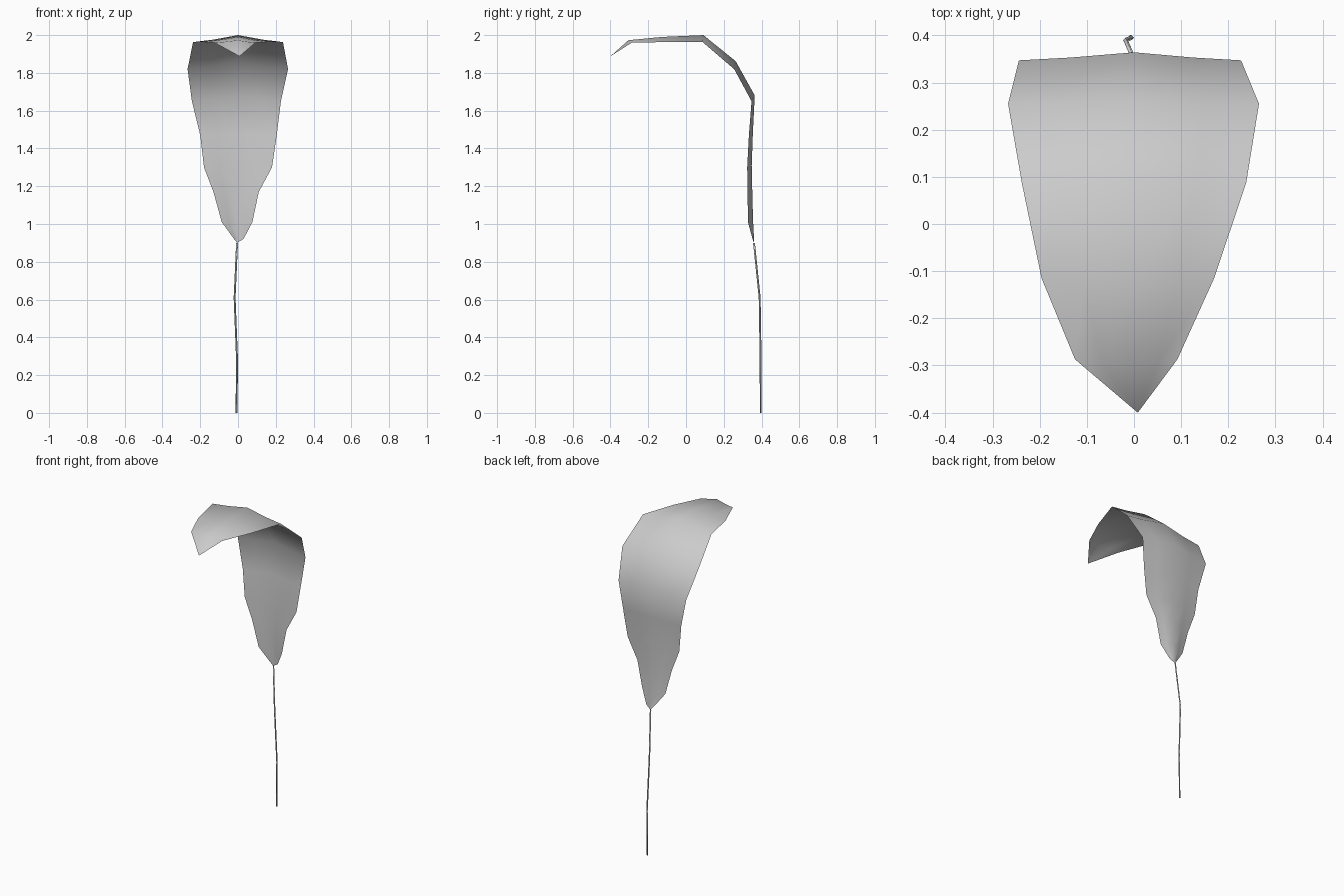
import bpy
import bmesh
from mathutils import Vector

cube = bpy.data.objects.get("Cube")
if cube:
    bpy.data.objects.remove(cube, do_unlink=True)


def make_material(name, value):
    mat = bpy.data.materials.new(name)
    mat.use_nodes = True
    colour = (value, value, value, 1)
    mat.diffuse_color = colour
    mat.node_tree.nodes["Principled BSDF"].inputs["Base Color"].default_value = colour
    return mat


def add_object(name, bm, mat):
    bmesh.ops.recalc_face_normals(bm, faces=bm.faces)
    for face in bm.faces:
        face.smooth = True
    mesh = bpy.data.meshes.new(name)
    bm.to_mesh(mesh)
    bm.free()
    mesh.materials.append(mat)
    obj = bpy.data.objects.new(name, mesh)
    bpy.context.scene.collection.objects.link(obj)
    return obj


grey = make_material("light grey", 0.6)

# Leaf cross-sections from base to tip: left margin x, right margin x,
# margin (y, z), midrib (y, z)
BASE = Vector((-0.005, 0.36, 0.9))
TIP = Vector((0.008, -0.4, 1.888))
SECTIONS = [
    (0.03, -0.022, (0.352, 0.922), (0.36, 0.925)),
    (0.076, -0.086, (0.328, 1.01), (0.355, 1.02)),
    (0.11, -0.13, (0.326, 1.17), (0.351, 1.17)),
    (0.18, -0.18, (0.324, 1.3), (0.348, 1.31)),
    (0.205, -0.2, (0.333, 1.47), (0.354, 1.48)),
    (0.227, -0.244, (0.347, 1.65), (0.364, 1.68)),
    (0.265, -0.267, (0.255, 1.82), (0.263, 1.862)),
    (0.238, -0.238, (0.088, 1.963), (0.092, 2.0)),
    (0.17, -0.196, (-0.115, 1.963), (-0.13, 1.99)),
    (0.092, -0.125, (-0.287, 1.96), (-0.305, 1.973)),
]


def section_points(left, right, margin, midrib):
    middle = Vector((0, *midrib))
    sides = [Vector((left, *margin)), Vector((right, *margin))]
    halves = []
    for side in sides:
        half = middle.lerp(side, 0.55)
        half.yz = Vector(midrib).lerp(Vector(margin), 0.65)
        halves.append(half)
    return [sides[0], halves[0], middle, halves[1], sides[1]]


# Arching leaf blade
bm = bmesh.new()
rows = [[bm.verts.new(p) for p in section_points(*s)] for s in SECTIONS]
base, tip = bm.verts.new(BASE), bm.verts.new(TIP)
for lower, upper in zip(rows, rows[1:]):
    for i in range(len(lower) - 1):
        bm.faces.new((lower[i], lower[i + 1], upper[i + 1], upper[i]))
for i in range(len(rows[0]) - 1):
    bm.faces.new((base, rows[0][i + 1], rows[0][i]))
    bm.faces.new((tip, rows[-1][i], rows[-1][i + 1]))
add_object("leaf_blade", bm, grey)

# Slender bent stem
STEM = [(-0.008, 0.396, 0), (-0.005, 0.395, 0.28), (-0.018, 0.39, 0.61), BASE]
RADIUS = 0.005
bm = bmesh.new()
rings = []
for point in STEM:
    corners = [(1, 0, 0), (0, 1, 0), (-1, 0, 0), (0, -1, 0)]
    rings.append([bm.verts.new(Vector(point) + RADIUS * Vector(c)) for c in corners])
for lower, upper in zip(rings, rings[1:]):
    for i in range(4):
        j = (i + 1) % 4
        bm.faces.new((lower[i], lower[j], upper[j], upper[i]))
bm.faces.new(rings[0])
bm.faces.new(rings[-1])
add_object("stem", bm, grey)
